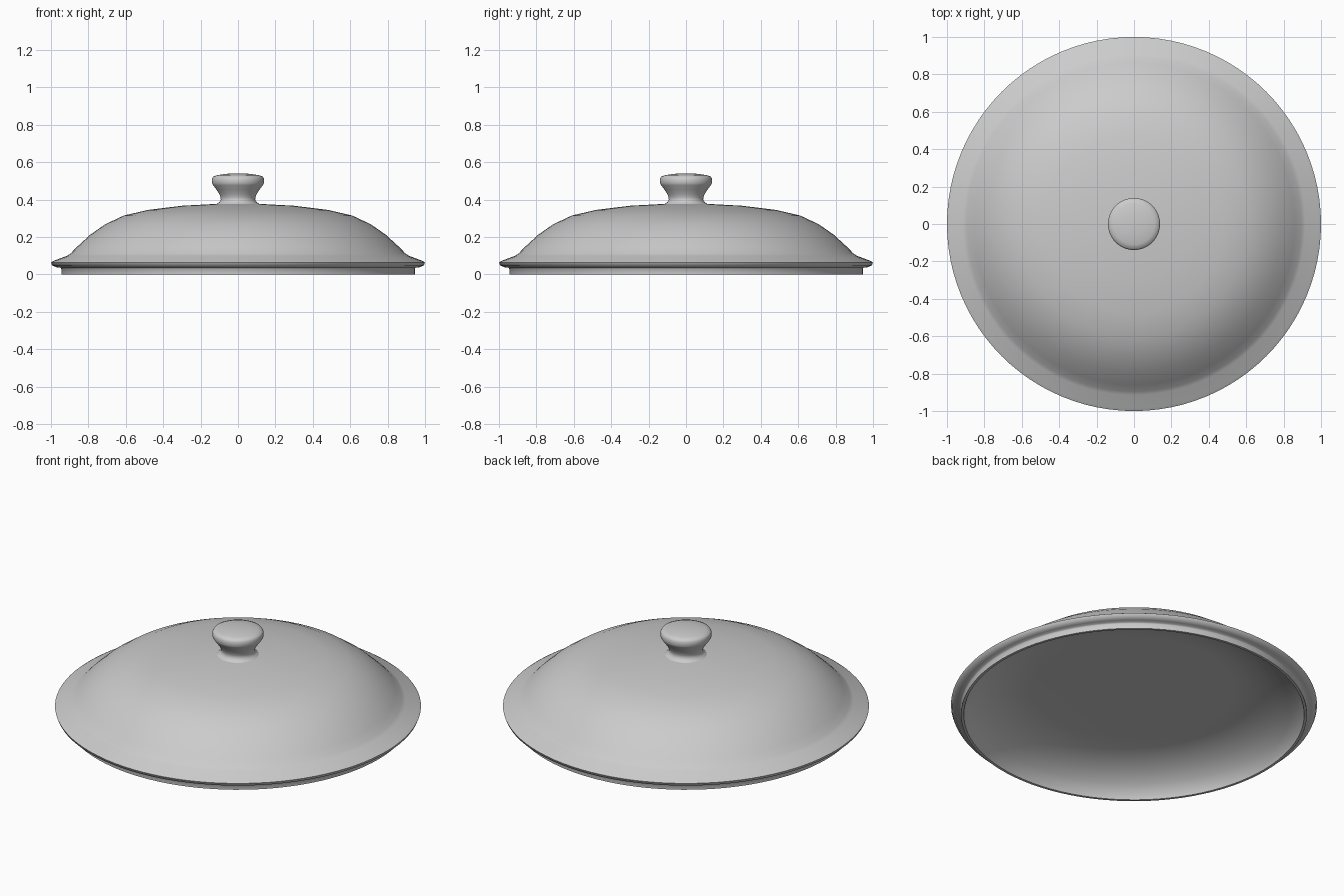
import bpy
import math

if "Cube" in bpy.data.objects:
    bpy.data.objects.remove(bpy.data.objects["Cube"], do_unlink=True)

SEGMENTS = 96


def make_material(name, colour):
    mat = bpy.data.materials.new(name)
    mat.use_nodes = True
    mat.diffuse_color = colour
    mat.node_tree.nodes["Principled BSDF"].inputs["Base Color"].default_value = colour
    return mat


def lathe(name, profile, mat):
    """Spin (radius, height) points about z; points on the axis become poles."""
    verts, rings = [], []
    for r, z in profile:
        start = len(verts)
        count = SEGMENTS if r > 0 else 1
        for i in range(count):
            a = math.tau * i / SEGMENTS
            verts.append((r * math.cos(a), r * math.sin(a), z))
        rings.append((start, count))
    faces = []
    for (a, na), (b, nb) in zip(rings, rings[1:]):
        for i in range(SEGMENTS):
            j = (i + 1) % SEGMENTS
            face = [a + i % na, b + i % nb, b + j % nb, a + j % na]
            faces.append(list(dict.fromkeys(face)))
    mesh = bpy.data.meshes.new(name)
    mesh.from_pydata(verts, [], faces)
    mesh.materials.append(mat)
    obj = bpy.data.objects.new(name, mesh)
    bpy.context.collection.objects.link(obj)
    bpy.ops.object.select_all(action="DESELECT")
    obj.select_set(True)
    bpy.context.view_layer.objects.active = obj
    bpy.ops.object.shade_smooth_by_angle(angle=math.radians(60))


ceramic = make_material("light grey ceramic", (0.6, 0.6, 0.6, 1))

# Lid shell: domed top, flared rim, seating lip, then a shallow flat underside
lid = [
    (0, 0.38), (0.1, 0.378), (0.3, 0.367), (0.48, 0.345), (0.61, 0.315),
    (0.71, 0.268), (0.79, 0.212), (0.86, 0.148), (0.895, 0.112),
    (0.915, 0.099), (0.985, 0.073), (1, 0.064), (0.994, 0.048), (0.97, 0.038),
    (0.95, 0.036), (0.945, 0.03), (0.945, 0),
    (0.93, 0), (0.92, 0.025), (0.88, 0.07), (0.81, 0.115), (0.72, 0.15),
    (0.62, 0.168), (0.55, 0.17), (0, 0.17),
]
lathe("lid_shell", lid, ceramic)

# Knob: slightly crowned cap on a waisted neck that flares into the dome
knob = [
    (0, 0.54), (0.06, 0.538), (0.11, 0.531), (0.132, 0.524), (0.139, 0.513),
    (0.139, 0.487), (0.133, 0.477), (0.115, 0.453), (0.1, 0.43),
    (0.093, 0.412), (0.092, 0.398), (0.1, 0.386), (0.115, 0.376),
]
lathe("knob", knob, ceramic)

# Face winding: make every shell point outwards
for name in ("lid_shell", "knob"):
    mesh = bpy.data.objects[name].data
    if mesh.polygons[0].normal.z < 0:
        mesh.flip_normals()
